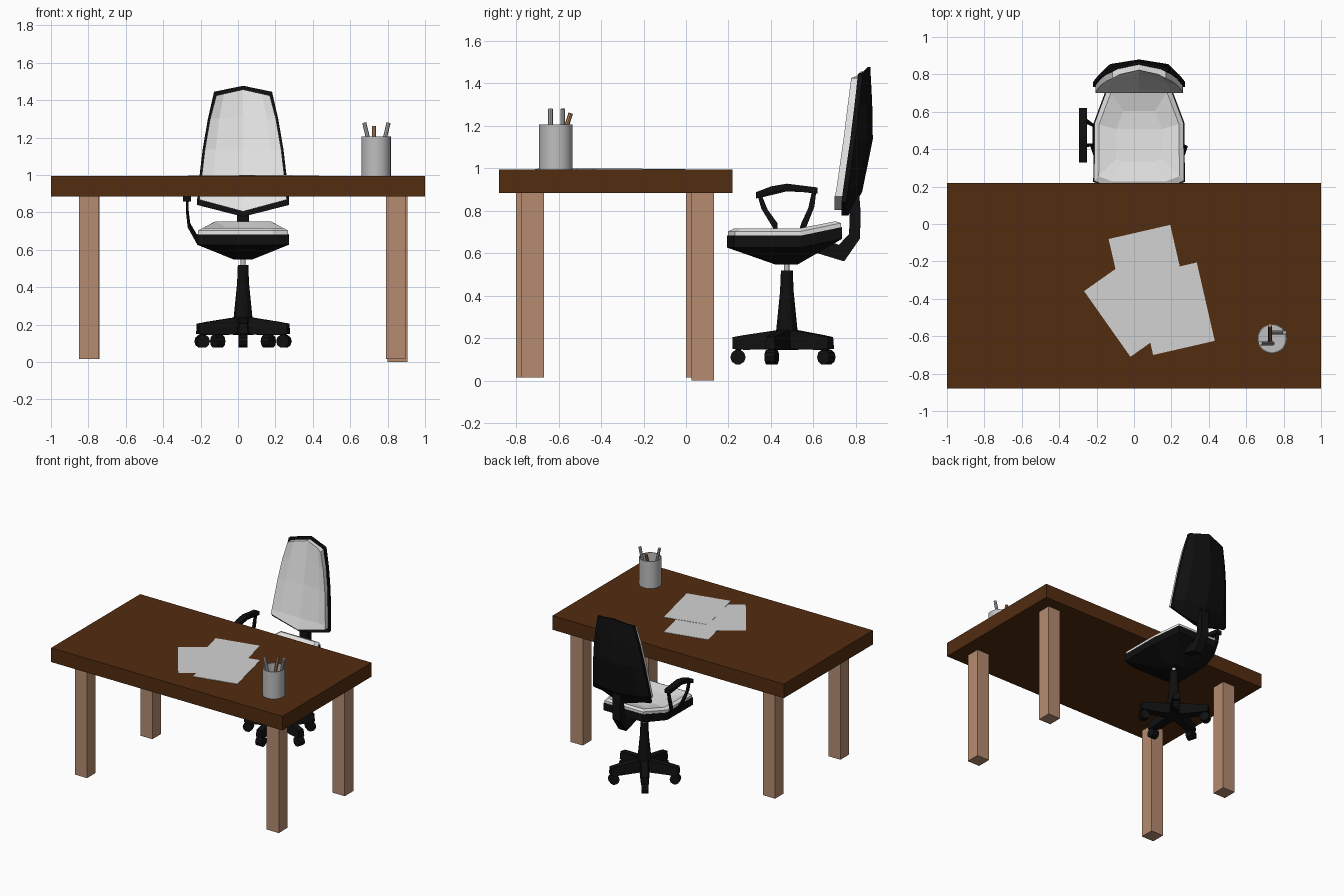
import bpy, math
from mathutils import Vector, Matrix

if "Cube" in bpy.data.objects:
    bpy.data.objects.remove(bpy.data.objects["Cube"])


def material(name, r, g, b):
    m = bpy.data.materials.new(name)
    m.diffuse_color = (r, g, b, 1)
    m.use_nodes = True
    m.node_tree.nodes["Principled BSDF"].inputs["Base Color"].default_value = m.diffuse_color
    return m


DARK_WOOD = material("dark wood", 0.085, 0.025, 0.005)
LIGHT_WOOD = material("light wood", 0.46, 0.26, 0.16)
WHITE = material("white fabric", 0.8, 0.8, 0.8)
PAPER = material("paper white", 0.65, 0.65, 0.65)
BLACK = material("black plastic", 0.005, 0.005, 0.005)
METAL = material("grey metal", 0.52, 0.52, 0.52)
PENCIL = material("pencil orange", 0.45, 0.22, 0.11)


def loft(name, rings, mat, loop=False):
    """Skin equal, even-sized rings of points; close the ends or join them in a loop."""
    n, k = len(rings[0]), len(rings)
    verts = [p for ring in rings for p in ring]
    faces = []
    for a in range(k if loop else k - 1):
        b = (a + 1) % k
        for i in range(n):
            j = (i + 1) % n
            faces.append((a * n + i, a * n + j, b * n + j, b * n + i))
    if not loop:
        for base in (0, (k - 1) * n):
            for i in range(n // 2 - 1):
                faces.append([base + v for v in (i, i + 1, n - 2 - i, n - 1 - i)])
    me = bpy.data.meshes.new(name)
    me.from_pydata(verts, [], faces)
    me.materials.append(mat)
    ob = bpy.data.objects.new(name, me)
    bpy.context.collection.objects.link(ob)
    bpy.context.view_layer.objects.active = ob
    for o in bpy.data.objects:
        o.select_set(o == ob)
    bpy.ops.object.mode_set(mode='EDIT')
    bpy.ops.mesh.select_all(action='SELECT')
    bpy.ops.mesh.normals_make_consistent(inside=False)
    bpy.ops.object.mode_set(mode='OBJECT')
    return ob


def box(name, x0, x1, y0, y1, z0, z1, mat):
    return loft(name, [[(x0, y0, z), (x1, y0, z), (x1, y1, z), (x0, y1, z)]
                       for z in (z0, z1)], mat)


def circle(x, y, z, r, n):
    return [(x + r * math.cos(2 * math.pi * i / n),
             y + r * math.sin(2 * math.pi * i / n), z) for i in range(n)]


def rod(name, a, b, r, n, mat):
    """Cylinder between two points."""
    a, b = Vector(a), Vector(b)
    rot = (b - a).to_track_quat('Z', 'Y')
    return loft(name, [[p + rot @ Vector(c) for c in circle(0, 0, 0, r, n)]
                       for p in (a, b)], mat)


# Desk
box("desk_top", -1, 1, -0.88, 0.22, 0.885, 0.995, DARK_WOOD)
for name, x, y, z in (("front_left_leg", -0.85, -0.80, 0.015),
                      ("front_right_leg", 0.79, -0.775, 0.015),
                      ("back_left_leg", -0.845, 0.0, 0.015),
                      ("back_right_leg", 0.80, 0.025, 0.0)):
    box(name, x, x + 0.105, y, y + 0.107, z, 0.89, LIGHT_WOOD)

# Loose paper sheets
for i, (x, y, deg) in enumerate(((0.077, -0.252, 12.9), (-0.005, -0.437, 35.2),
                                 (0.219, -0.453, 12.9))):
    z = 0.994 + 0.001 * i
    ob = box("paper_sheet", -0.169, 0.169, -0.215, 0.215, 0, 0.003, PAPER)
    ob.matrix_world = Matrix.Translation((x, y, z)) @ Matrix.Rotation(math.radians(deg), 4, 'Z')

# Pencil cup, hollow
cup = loft("pencil_cup", [circle(0.738, -0.613, z, r, 32) for z, r in
                          ((0.995, 0.079), (1.206, 0.079), (1.206, 0.073), (1.005, 0.073))], METAL)
bpy.ops.object.shade_smooth_by_angle()
rod("left_pen", (0.74, -0.638, 1.005), (0.675, -0.638, 1.28), 0.011, 8, METAL)
rod("right_pen", (0.74, -0.58, 1.005), (0.805, -0.58, 1.28), 0.011, 8, METAL)
rod("pencil", (0.727, -0.625, 1.005), (0.727, -0.543, 1.26), 0.011, 8, PENCIL)

# Chair base: column and five arms with casters
CX, CY = 0.027, 0.475
loft("chair_column", [circle(CX, CY, z, r, 12) for z, r in
                      ((0.145, 0.055), (0.24, 0.05), (0.42, 0.032), (0.52, 0.028))], BLACK)
rod("gas_lift", (CX, CY, 0.5), (CX, CY, 0.57), 0.013, 12, METAL)
for i in range(5):
    a = math.radians(-90 + 72 * i)
    out, side = Vector((math.cos(a), math.sin(a), 0)), Vector((-math.sin(a), math.cos(a), 0))
    c = Vector((CX, CY, 0))
    up = Vector((0, 0, 1))
    loft("base_arm", [[c + out * r - side * w + up * z0, c + out * r + side * w + up * z0,
                       c + out * r + side * w * 0.75 + up * z1, c + out * r - side * w * 0.75 + up * z1]
                      for r, w, z0, z1 in ((0, 0.036, 0.15, 0.245), (0.2, 0.03, 0.145, 0.215),
                                           (0.255, 0.027, 0.15, 0.205))], BLACK)
    hub = c + out * 0.23 + up * 0.111
    rod("caster", hub - side * 0.025, hub + side * 0.025, 0.036, 10, BLACK)
    rod("caster_stem", hub, hub + up * 0.06, 0.013, 8, BLACK)

# Seat: outline scaled into rings, lifted towards the back
half = [(0.16, 0.193), (0.245, 0.225), (0.243, 0.54), (0.17, 0.735)]
outline = half + [(-x, y) for x, y in reversed(half)]


def seat_ring(scale, z, lift=0.22):
    return [(CX + x * scale, CY + (y - CY) * scale,
             z + lift * max(0, CY + (y - CY) * scale - 0.55)) for x, y in outline]


loft("seat_shell", [seat_ring(0.2, 0.548), seat_ring(1, 0.627), seat_ring(1, 0.683)], BLACK)
loft("seat_cushion", [seat_ring(0.98, 0.675), seat_ring(0.98, 0.703),
                      seat_ring(0.88, 0.717), seat_ring(0.5, 0.706)], WHITE)

# Backrest: rows of (edge z, centre z, half width, front y, hollow depth, rear y)
rows = [(0.84, 0.777, 0.246, 0.70, 0.0, 0.765),
        (0.90, 0.89, 0.244, 0.708, 0.015, 0.83),
        (1.137, 1.137, 0.216, 0.742, 0.03, 0.88),
        (1.30, 1.31, 0.188, 0.762, 0.038, 0.877),
        (1.445, 1.477, 0.155, 0.778, 0.045, 0.868)]
U = (-1, -0.72, 0, 0.72, 1)


def back_ring(row, shell):
    ze, zc, w, yf, d, yr = row
    if not shell:
        w -= 0.012
        k = {0: 0.028, len(rows) - 1: -0.02}.get(rows.index(row), 0)
        ze, zc = ze + k, zc + k
    front, rear = [], []
    for u in U:
        x, z = CX + u * w, zc + (ze - zc) * abs(u)
        y = yf + d * (1 - u * u)
        if shell:
            front.append((x, y + 0.032, z))
            rear.append((x, {1: yf + 0.055, 0.72: yr - 0.025, 0: yr}[abs(u)], z))
        else:
            front.append((x, y, z))
            rear.append((x, y + 0.036, z))
    return front + rear[::-1]


loft("backrest_shell", [back_ring(r, True) for r in rows], BLACK)
loft("backrest_cushion", [back_ring(r, False) for r in rows], WHITE)

# Bracket joining seat and backrest
spine = [((0.62, 0.60), (0.64, 0.67)), ((0.745, 0.562), (0.72, 0.64)),
         ((0.82, 0.67), (0.768, 0.69)), ((0.822, 0.80), (0.772, 0.80)),
         ((0.815, 0.89), (0.775, 0.88))]
loft("back_bracket", [[(CX - 0.033, *a), (CX + 0.033, *a), (CX + 0.033, *b), (CX - 0.033, *b)]
                      for a, b in spine], BLACK)

# Single armrest on the left: a flat looped strap with a wider pad
strap = [(-0.27, 0.335, 0.88), (-0.27, 0.475, 0.922), (-0.27, 0.615, 0.905),
         (-0.272, 0.605, 0.82), (-0.262, 0.565, 0.72), (-0.215, 0.53, 0.635),
         (-0.215, 0.42, 0.635), (-0.262, 0.41, 0.72), (-0.272, 0.355, 0.81)]
rings = []
for x, y, z in strap:
    d = Vector((0, 0.48 - y, 0.79 - z))
    inner = Vector((0, y, z)) + d.normalized() * 0.03
    rings.append([(x - 0.007, y, z), (x + 0.007, y, z),
                  (x + 0.007, inner.y, inner.z), (x - 0.007, inner.y, inner.z)])
loft("armrest_strap", rings, BLACK, loop=True)
loft("armrest_pad", [[(-0.295, y, z - 0.03), (-0.25, y, z - 0.03), (-0.25, y, z), (-0.295, y, z)]
                     for y, z in ((0.33, 0.888), (0.40, 0.915), (0.475, 0.928), (0.62, 0.91))], BLACK)
